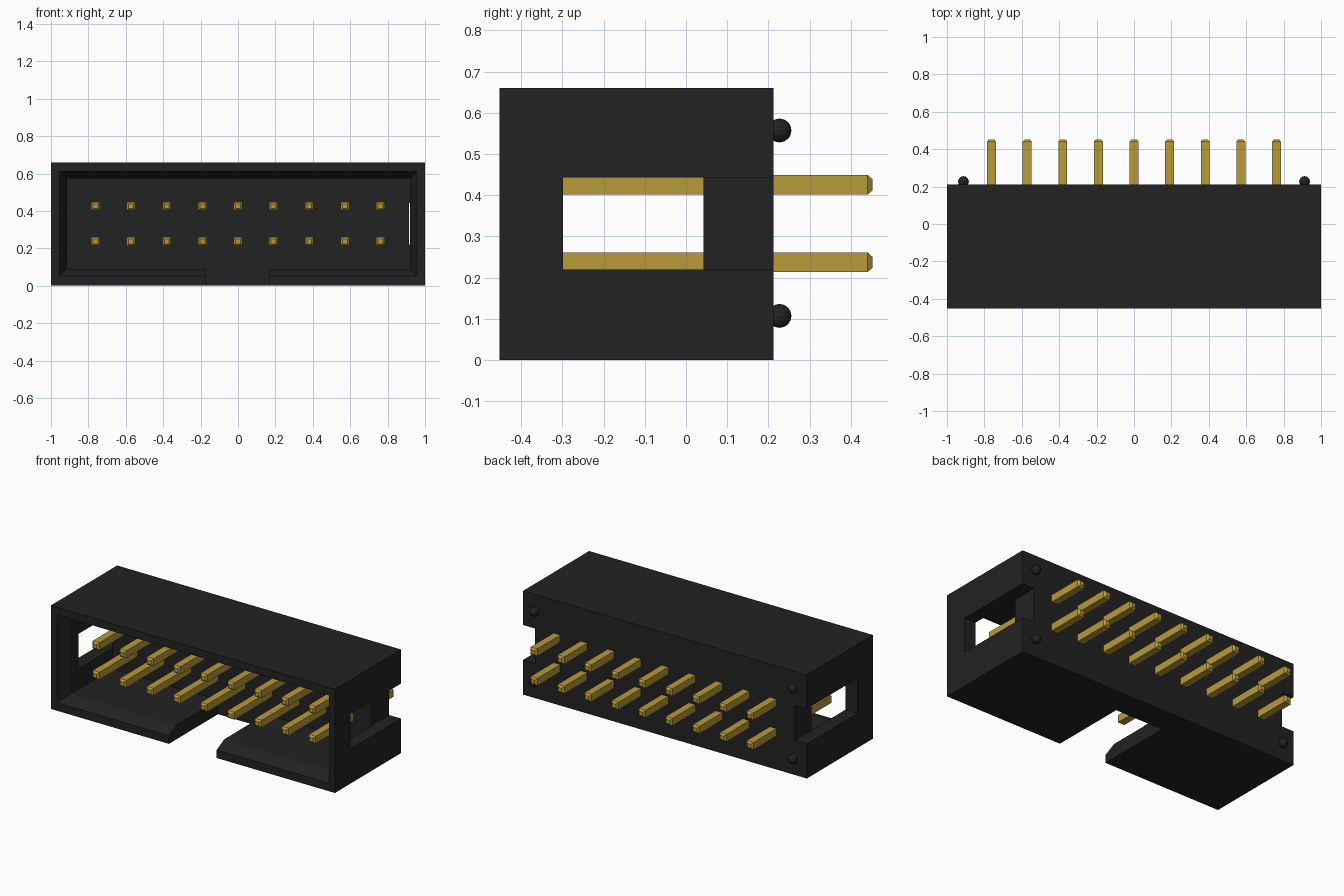
import bpy
import bmesh

cube = bpy.data.objects.get("Cube")
if cube:
    bpy.data.objects.remove(cube, do_unlink=True)


def material(name, rgb, roughness):
    m = bpy.data.materials.new(name)
    m.use_nodes = True
    m.diffuse_color = (*rgb, 1)
    bsdf = m.node_tree.nodes["Principled BSDF"]
    bsdf.inputs["Base Color"].default_value = (*rgb, 1)
    bsdf.inputs["Roughness"].default_value = roughness
    return m


BLACK = material("black_plastic", (0.016, 0.016, 0.016), 0.6)
GOLD = material("gold_metal", (0.479, 0.328, 0.042), 0.5)


def add_object(name, bm, mat):
    bmesh.ops.recalc_face_normals(bm, faces=bm.faces)
    mesh = bpy.data.meshes.new(name)
    bm.to_mesh(mesh)
    bm.free()
    mesh.materials.append(mat)
    obj = bpy.data.objects.new(name, mesh)
    bpy.context.collection.objects.link(obj)
    return obj


def loft(name, sections, mat=BLACK):
    """Join rectangles (y, x0, x1, z0, z1) along y into a closed solid."""
    bm = bmesh.new()
    rings = [[bm.verts.new((x, y, z)) for x, z in
              ((x0, z0), (x1, z0), (x1, z1), (x0, z1))]
             for y, x0, x1, z0, z1 in sections]
    for a, b in zip(rings, rings[1:]):
        for i in range(4):
            j = (i + 1) % 4
            bm.faces.new((a[i], a[j], b[j], b[i]))
    bm.faces.new(rings[0])
    bm.faces.new(rings[-1])
    return add_object(name, bm, mat)


def box(name, x0, x1, y0, y1, z0, z1):
    return loft(name, [(y0, x0, x1, z0, z1), (y1, x0, x1, z0, z1)])


FRONT, BACK, FLOOR = -0.453, 0.212, 0.042

# Shrouded housing
housing = box("housing", -1, 1, FRONT, BACK, 0, 0.66)

# Cutters: cavity with a bevelled mouth, key slot, side windows, rear recesses
cutters = [
    loft("cavity_cutter", [
        (FRONT - 0.03, -0.972, 0.972, 0.036, 0.626),
        (FRONT + 0.075, -0.914, 0.92, 0.09, 0.572),
        (FLOOR, -0.914, 0.92, 0.09, 0.572)]),
    box("key_slot_cutter", -0.17, 0.167, FRONT - 0.1, FLOOR, -0.1, 0.15),
]
for side in (-1, 1):
    w0, w1 = sorted((side * 0.85, side * 1.1))
    r0, r1 = sorted((side * 0.915, side * 1.1))
    cutters.append(box("window_cutter", w0, w1, -0.298, FLOOR, 0.22, 0.443))
    cutters.append(box("recess_cutter", r0, r1, 0.0, BACK + 0.1, 0.22, 0.443))

bpy.context.view_layer.objects.active = housing
for cutter in cutters:
    cutter.hide_render = True
    mod = housing.modifiers.new("cut", "BOOLEAN")
    mod.operation = "DIFFERENCE"
    mod.solver = "EXACT"
    mod.object = cutter
    bpy.ops.object.modifier_apply(modifier=mod.name)
    bpy.data.objects.remove(cutter, do_unlink=True)

# Two rows of nine square pins with tapered tips
for row, z in (("lower", 0.237), ("upper", 0.425)):
    for i in range(9):
        x = (i - 4) * 0.1905
        loft(f"{row}_pin_{i + 1}",
             [(y, x - h, x + h, z - h, z + h) for y, h in
              ((-0.352, 0.013), (-0.340, 0.0235),
               (0.441, 0.0235), (0.453, 0.013))], GOLD)

# Standoff nubs at the back corners
for side, x in (("right", -0.912), ("left", 0.912)):
    for level, z in (("lower", 0.107), ("upper", 0.557)):
        bm = bmesh.new()
        bmesh.ops.create_uvsphere(bm, u_segments=12, v_segments=8, radius=0.029)
        bmesh.ops.translate(bm, verts=bm.verts, vec=(x, 0.227, z))
        add_object(f"{level}_{side}_nub", bm, BLACK)
